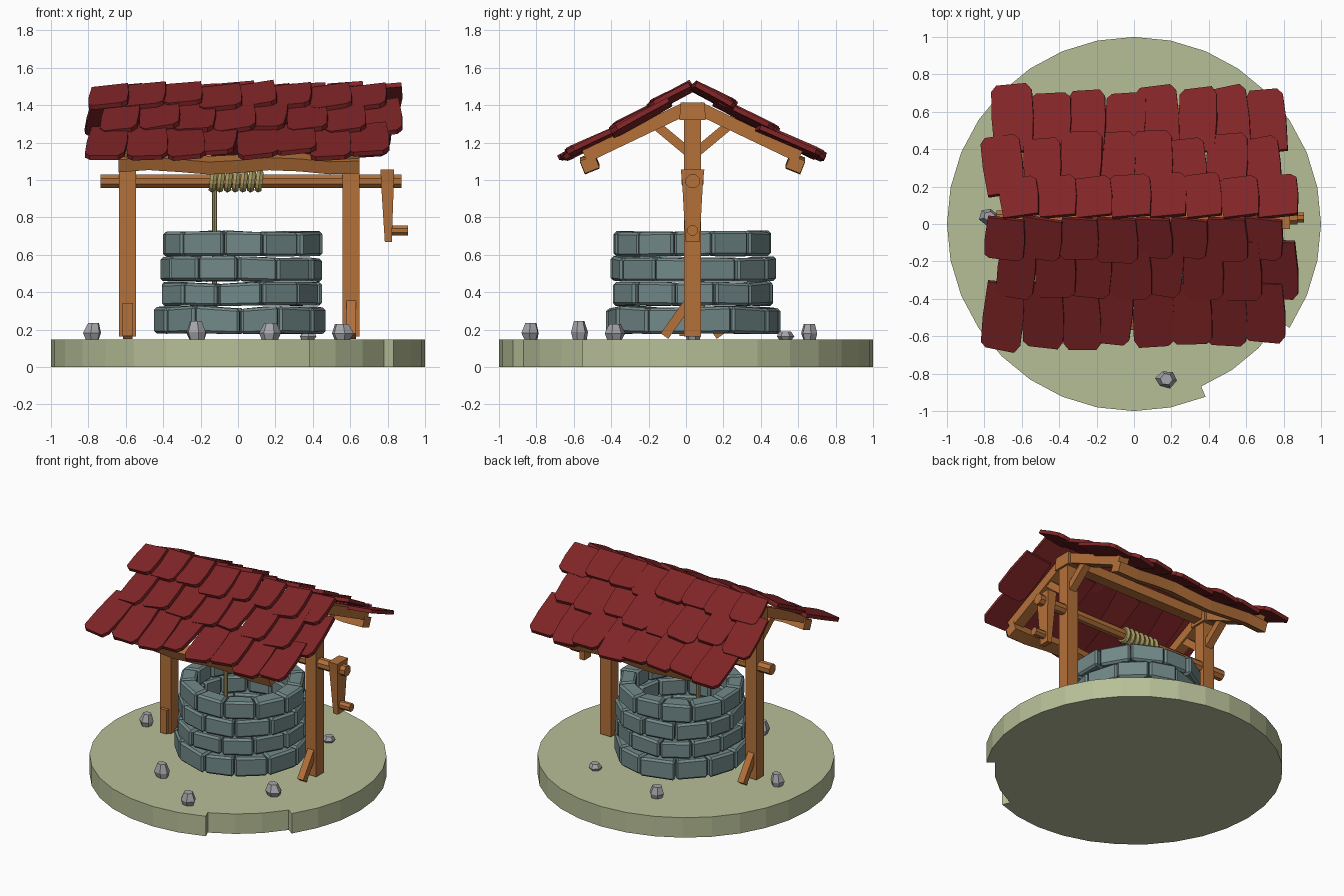
import bpy, bmesh, math, random
from mathutils import Vector, Matrix

if "Cube" in bpy.data.objects:
    bpy.data.objects.remove(bpy.data.objects["Cube"])

random.seed(7)
R = random.uniform
CX, CY = 0.015, 0.035          # centre of the well and frame


def mat(name, r, g, b):
    m = bpy.data.materials.new(name)
    m.diffuse_color = (r, g, b, 1)
    m.use_nodes = True
    m.node_tree.nodes["Principled BSDF"].inputs["Base Color"].default_value = m.diffuse_color
    return m


GRASS = mat("pale_green", 0.47, 0.52, 0.31)
STONE = mat("blue_grey_stone", 0.17, 0.25, 0.25)
WOOD = mat("warm_wood", 0.46, 0.165, 0.042)
RED = mat("dark_red_tile", 0.215, 0.018, 0.02)
ROPE = mat("straw_rope", 0.40, 0.33, 0.12)
ROCK = mat("light_grey_rock", 0.38, 0.38, 0.40)


def finish(name, bm, material):
    bmesh.ops.recalc_face_normals(bm, faces=bm.faces)
    me = bpy.data.meshes.new(name)
    bm.to_mesh(me)
    bm.free()
    me.materials.append(material)
    ob = bpy.data.objects.new(name, me)
    bpy.context.collection.objects.link(ob)
    return ob


def loft(bm, rings):
    """Skin equal-length point rings into a closed solid."""
    vs = [[bm.verts.new(p) for p in ring] for ring in rings]
    n = len(vs[0])
    for a, b in zip(vs, vs[1:]):
        for i in range(n):
            bm.faces.new((a[i], a[(i + 1) % n], b[(i + 1) % n], b[i]))
    bm.faces.new(vs[0])
    bm.faces.new(vs[-1])
    return [v for ring in vs for v in ring]


def bevel(bm, size):
    bmesh.ops.bevel(bm, geom=list(bm.edges), offset=size, segments=1,
                    affect='EDGES', clamp_overlap=True)


def box(name, x, y, z, material=WOOD, top=1.0):
    """Box from ranges; its top may be scaled."""
    bm = bmesh.new()
    cx, cy = sum(x) / 2, sum(y) / 2
    rings = [[(cx + (px - cx) * s, cy + (py - cy) * s, h)
              for px, py in ((x[0], y[0]), (x[1], y[0]), (x[1], y[1]), (x[0], y[1]))]
             for h, s in ((z[0], 1), (z[1], top))]
    loft(bm, rings)
    return finish(name, bm, material)


def slant(name, x, p, q, w, h):
    """Timber lying in the y-z plane from p to q, width w along x."""
    bm = bmesh.new()
    p, q = Vector((x, *p)), Vector((x, *q))
    n = (q - p).normalized().cross(Vector((1, 0, 0))) * h / 2
    s = Vector((w / 2, 0, 0))
    loft(bm, [[c - s - n, c + s - n, c + s + n, c - s + n] for c in (p, q)])
    return finish(name, bm, WOOD)


def rod(name, x0, x1, y, z, r, material, sides=8):
    bm = bmesh.new()
    loft(bm, [[(x, y + r * math.cos((i + .5) * math.tau / sides),
                z + r * math.sin((i + .5) * math.tau / sides)) for i in range(sides)]
              for x in (x0, x1)])
    return finish(name, bm, material)


# Ground disc with a shallow bite in its rim
rim = []
for i in range(32):
    d = i * 11.25
    radii = [0.94] if 292.5 < d < 326.25 else [1.0]
    if d == 292.5:
        radii = [1.0, 0.94]
    if d == 326.25:
        radii = [0.94, 1.0]
    rim += [(r * math.cos(math.radians(d)), r * math.sin(math.radians(d))) for r in radii]
bm = bmesh.new()
loft(bm, [[(x, y, z) for x, y in rim] for z in (0, 0.148)])
finish("ground_disc", bm, GRASS)

# Four staggered rings of wedge-shaped stones
rows = [(0.178, 0.318, 0.465), (0.328, 0.45, 0.44), (0.458, 0.585, 0.44), (0.595, 0.728, 0.435)]
for k, (z0, z1, ro) in enumerate(rows):
    bm = bmesh.new()
    n = 12
    cuts = [(i + 0.5 * (k % 2) + R(-.1, .1)) * math.tau / n for i in range(n)]
    cuts.append(cuts[0] + math.tau)
    lift = [R(-.008, .01) for _ in range(n)] * 2
    for i in range(n):
        a0, a1 = cuts[i] + 0.008, cuts[i + 1] - 0.008
        out = ro + R(-.012, .012)
        rings = []
        for a, j in ((a0, i), (a1, i + 1)):
            c, s = math.cos(a), math.sin(a)
            rings.append([(CX + r * c, CY + r * s, z) for r, z in
                          ((.315, z0), (out, z0 + lift[j] / 2), (out, z1 + lift[j]), (.315, z1 + lift[j]))])
        loft(bm, rings)
    bevel(bm, 0.014)
    finish(f"well_stone_ring_{k + 1}", bm, STONE)

# Posts, rafters and braces at both ends
for side, px in (("left", -0.59), ("right", 0.605)):
    box(f"{side}_post", (px - .045, px + .045), (CY - .045, CY + .045), (0.163, 1.34))
    box(f"{side}_ridge_cap", (px - .06, px + .06), (CY - .07, CY + .07), (1.32, 1.415), top=.93)
    for tag, s in (("front", -1), ("back", 1)):
        slant(f"{side}_{tag}_rafter", px, (CY + s * .03, 1.385), (CY + s * .575, 1.125), .08, .07)
        slant(f"{side}_{tag}_brace", px, (CY + s * .03, 1.155), (CY + s * .21, 1.305), .055, .05)
slant("right_foot_brace", 0.605, (-.115, .165), (.02, .355), .05, .05)
slant("left_foot_brace", -0.59, (.185, .165), (.05, .355), .05, .05)
box("left_foot_block", (-.617, -.562), (-.035, .0), (.165, .342))
box("ridge_beam", (-.64, .655), (CY - .04, CY + .04), (1.34, 1.41))

# Slightly wavy eave beams
for tag, s in (("front", -1), ("back", 1)):
    bm = bmesh.new()
    rings = []
    for i in range(9):
        x = -.64 + i * 1.29 / 8
        c = Vector((x, CY + s * .55, 1.09 + .012 * math.sin(i * 1.5)))
        rot = Matrix.Rotation(-s * math.radians(22), 3, 'X')
        rings.append([c + rot @ Vector((0, a * .042, b * .036))
                      for a, b in ((-1, -1), (1, -1), (1, 1), (-1, 1))])
    loft(bm, rings)
    finish(f"{tag}_eave_beam", bm, WOOD)

# Axle, crank and handle
rod("axle", -.735, .875, CY, .993, .04, WOOD)
bm = bmesh.new()
loft(bm, [[(x, CY + a * y, z) for x, a in ((xa, -1), (xb, -1), (xb, 1), (xa, 1))]
          for z, y, xa, xb in ((.668, .038, .785, .822), (.98, .055, .765, .833), (1.055, .063, .762, .835))])
finish("crank_arm", bm, WOOD)
rod("crank_handle", .80, .91, CY, .73, .03, WOOD)

# Rope coil and hanging rope
for i in range(7):
    bpy.ops.mesh.primitive_torus_add(major_radius=.04, minor_radius=.021, major_segments=14,
                                     minor_segments=6, location=(-.133 + i * .041, CY, .993),
                                     rotation=(0, math.pi / 2 + .12, 0))
    ob = bpy.context.object
    ob.name = f"rope_coil_{i + 1}"
    ob.data.materials.append(ROPE)
bpy.ops.mesh.primitive_cylinder_add(vertices=8, radius=.014, depth=.8, location=(-.125, CY, .58))
bpy.context.object.name = "hanging_rope"
bpy.context.object.data.materials.append(ROPE)

# Roof tiles: three overlapping rows on each slope
# (top offset, top z, bottom offset, bottom z, first x)
tile_rows = [(.00, 1.490, .215, 1.382, (-.78, -.70)),
             (.12, 1.405, .43, 1.248, (-.73, -.80)),
             (.345, 1.270, .675, 1.115, (-.78, -.74))]
for t, (tag, s) in enumerate((("front", -1), ("back", 1))):
    for k, (o0, z0, o1, z1, starts) in enumerate(tile_rows):
        bm = bmesh.new()
        down = Vector((0, s * (o1 - o0), z1 - z0))
        length = down.length
        down.normalize()
        across = Vector((1, 0, 0))
        up = Vector((0, -s * down.z, s * down.y))
        step = 1.57 / 8
        for i in range(8):
            w, ln = step * R(.98, 1.14), length * R(.94, 1.08)
            th = .026
            outline = [(-.47, 0), (.47, 0), (.52, .5), (.5, .9), (.36, 1 + R(-.02, .02)),
                       (-.38, 1 + R(-.03, .02)), (-.51, .9), (-.52, .5)]
            yaw = Matrix.Rotation(R(-.10, .05) * -s, 3, up)
            roll = Matrix.Rotation(R(-.16, -.07), 3, down * -1 if s < 0 else down)
            if s < 0:
                roll = Matrix.Rotation(R(.07, .16), 3, down)
            pitch = Matrix.Rotation(R(-.04, .04), 3, across)
            rot = pitch @ yaw @ roll
            org = Vector((starts[t] + (i + .5) * step + (.02 if k == 1 else 0),
                          CY + s * o0, z0 + R(-.006, .01)))
            loft(bm, [[org + rot @ (across * (u * w) + down * (v * ln) + up * h)
                       for u, v in outline] for h in (0, th)])
        finish(f"{tag}_roof_tiles_row_{k + 1}", bm, RED)

# Loose rocks
for i, (x, y, r, h) in enumerate([(-.78, .04, .05, .09), (-.22, -.57, .055, .10), (.17, -.83, .055, .09),
                                  (.56, -.38, .06, .085), (.37, .53, .05, .045), (-.22, .66, .055, .085)]):
    bm = bmesh.new()
    turn, lean = R(0, 6), R(-.015, .015)
    loft(bm, [[(x + lean * f + r * q * math.cos(turn + j * math.tau / 6) * R(.9, 1.1),
                y + r * q * math.sin(turn + j * math.tau / 6) * R(.8, 1),
                .146 + h * f) for j in range(6)]
              for f, q in ((0, .75), (.4, 1), (1, .6))])
    finish(f"rock_{i + 1}", bm, ROCK)
